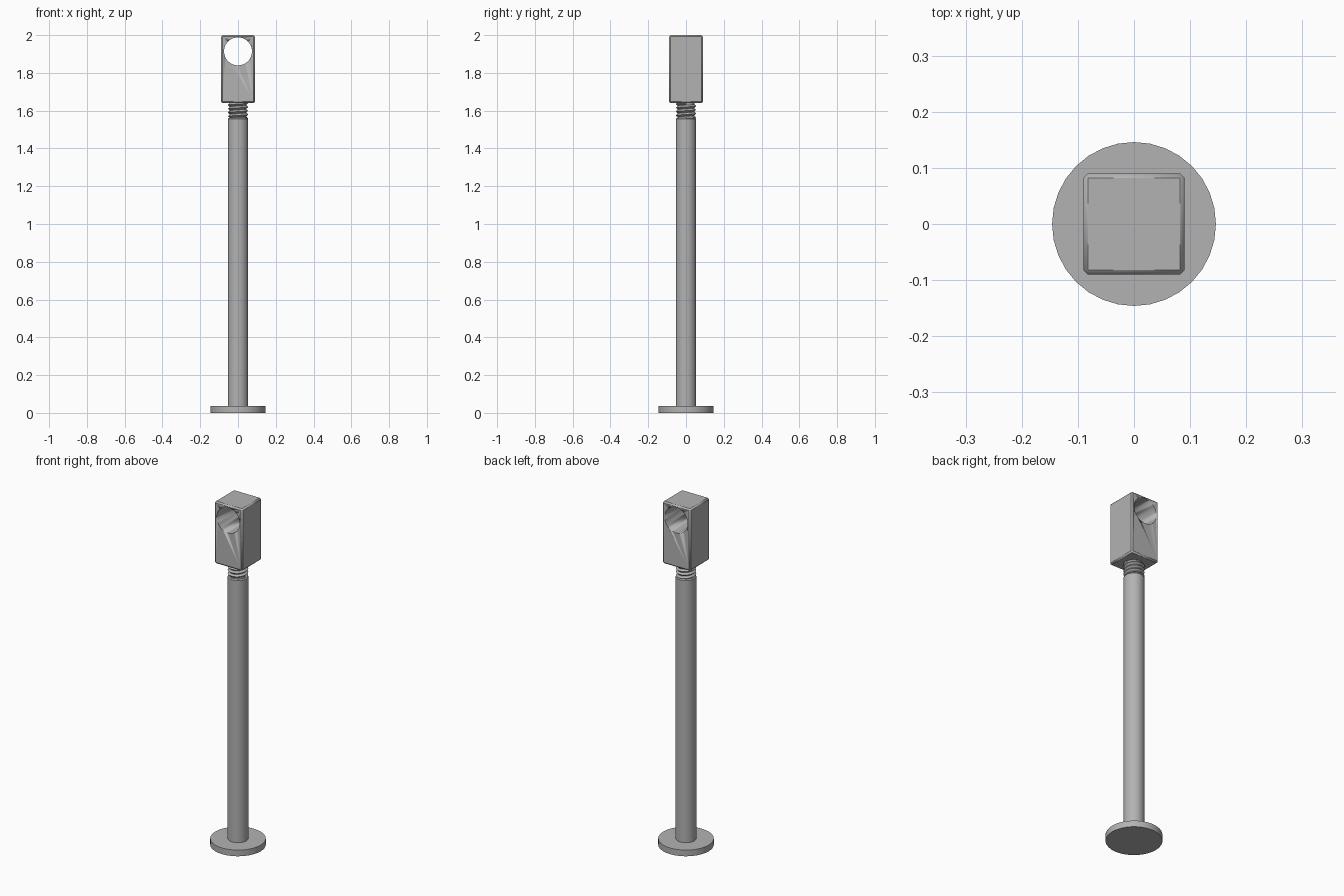
import bpy, bmesh, math

cube = bpy.data.objects.get("Cube")
if cube:
    bpy.data.objects.remove(cube, do_unlink=True)

steel = bpy.data.materials.new("grey_steel")
steel.use_nodes = True
GREY = (0.45, 0.45, 0.45, 1)
steel.diffuse_color = GREY
steel.node_tree.nodes["Principled BSDF"].inputs["Base Color"].default_value = GREY


def finish(ob, smooth=True):
    ob.data.materials.clear()
    ob.data.materials.append(steel)
    bpy.ops.object.select_all(action='DESELECT')
    ob.select_set(True)
    bpy.context.view_layer.objects.active = ob
    if smooth:
        bpy.ops.object.shade_smooth_by_angle(angle=math.radians(30))
    return ob


def cylinder(name, radius, z0, z1, sides=32):
    bpy.ops.mesh.primitive_cylinder_add(vertices=sides, radius=radius, depth=z1 - z0,
                                        location=(0, 0, (z0 + z1) / 2))
    ob = bpy.context.object
    ob.name = name
    return finish(ob)


# Foot plate, shaft and the core of the threaded neck
cylinder("base_disc", 0.146, 0, 0.036)
shaft = cylinder("shaft", 0.054, 0.03, 1.56)
cylinder("thread_core", 0.044, 1.55, 1.66)

# Slight chamfer on the shaft's rims
chamfer = shaft.modifiers.new("chamfer", 'BEVEL')
chamfer.width = 0.005
chamfer.segments = 1

# Screw thread: a V-shaped ridge swept in a helix
pitch, turns = 0.02, 4
mesh = bpy.data.meshes.new("screw_thread")
ridge = [(0.043, 0, 0), (0.054, 0, pitch / 2), (0.043, 0, pitch)]
mesh.from_pydata(ridge, [(0, 1), (1, 2)], [])
thread = bpy.data.objects.new("screw_thread", mesh)
bpy.context.collection.objects.link(thread)
thread.location.z = 1.55
screw = thread.modifiers.new("helix", 'SCREW')
screw.axis = 'Z'
screw.angle = math.tau
screw.screw_offset = pitch
screw.iterations = turns
screw.steps = screw.render_steps = 32
screw.use_smooth_shade = False
screw.use_normal_calculate = True
finish(thread, False)

# Square head with chamfered edges
bpy.ops.mesh.primitive_cube_add(size=1, location=(0, 0, 1.82))
head = bpy.context.object
head.name = "head_block"
head.scale = (0.18, 0.18, 0.36)
bpy.ops.object.transform_apply(location=False, rotation=False, scale=True)
bevel = head.modifiers.new("chamfer", 'BEVEL')
bevel.width = 0.008
bevel.segments = 1

# Round hole through the head, front to back
bore = cylinder("bore_cutter", 0.074, -0.2, 0.2, 48)
bore.location = (0, 0, 1.914)
bore.rotation_euler.x = math.pi / 2
bore.hide_render = True
bore.hide_set(True)
cut = head.modifiers.new("bore", 'BOOLEAN')
cut.object = bore
cut.operation = 'DIFFERENCE'
cut.solver = 'EXACT'
finish(head)
